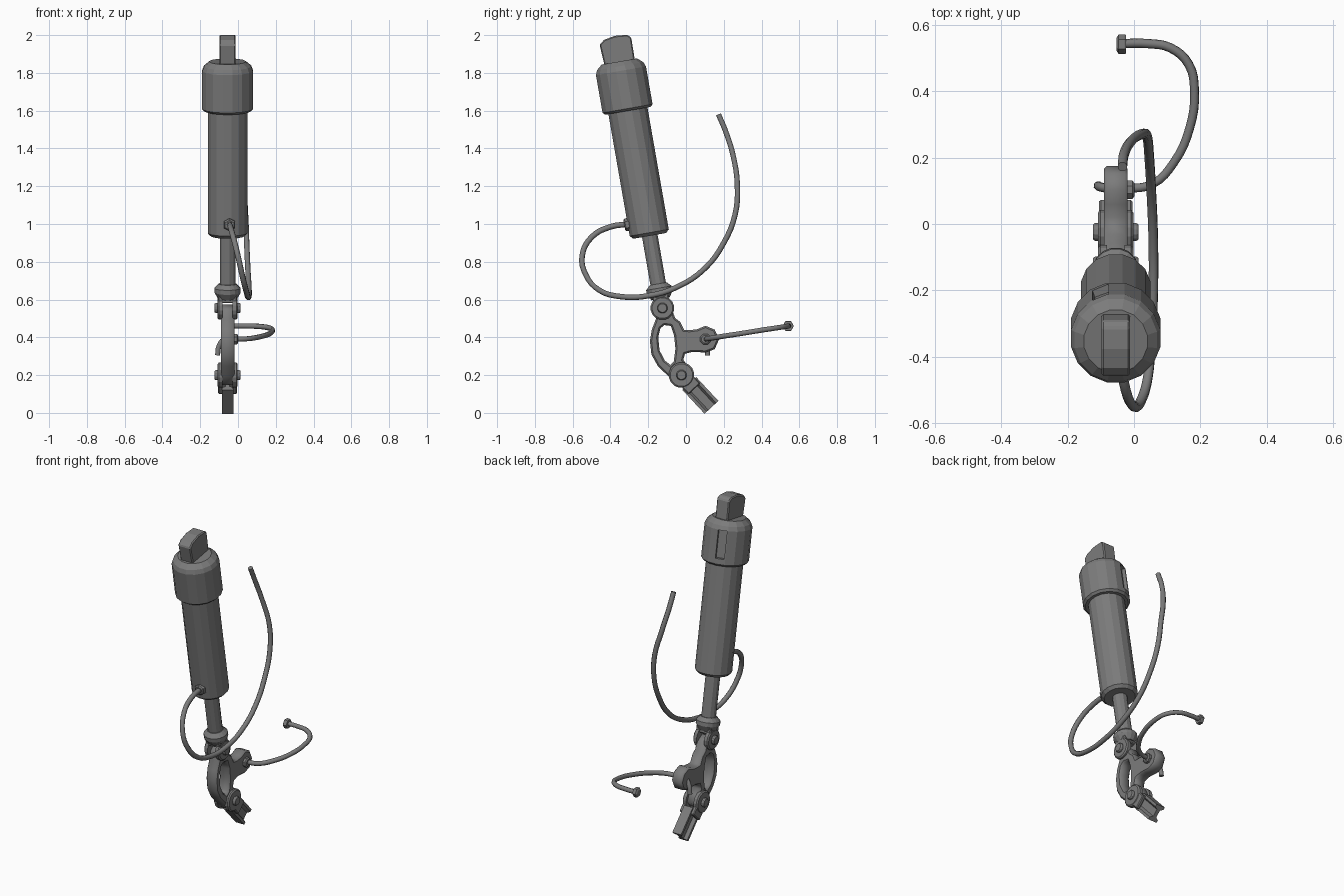
import bpy, bmesh, math
from mathutils import Matrix, Vector

if "Cube" in bpy.data.objects:
    bpy.data.objects.remove(bpy.data.objects["Cube"])

CX = -0.055                                   # plane of the linkage
TOP = Vector((CX, -0.125, 0.555))             # upper pivot
LOW = Vector((CX, -0.024, 0.20))              # lower pivot
LUG = Vector((CX, 0.103, 0.39))               # rear lug


def frame(origin, axis):
    """Local z along axis, local x kept along world x."""
    z = Vector(axis).normalized()
    x = Vector((1, 0, 0)) if abs(z.x) < 0.9 else Vector((0, 0, 1))
    y = z.cross(x).normalized()
    x = y.cross(z)
    m = Matrix((x, y, z)).transposed().to_4x4()
    m.translation = origin
    return m


def add(name, bm, m):
    bmesh.ops.recalc_face_normals(bm, faces=bm.faces[:])
    me = bpy.data.meshes.new(name)
    bm.to_mesh(me)
    bm.free()
    me.transform(m)
    ob = bpy.data.objects.new(name, me)
    bpy.context.collection.objects.link(ob)
    return ob


def lathe(name, prof, m, n=16):
    """Closed solid of revolution from (radius, height) points."""
    bm = bmesh.new()
    rings = [[bm.verts.new((r * math.cos(2 * math.pi * (i + .5) / n),
                            r * math.sin(2 * math.pi * (i + .5) / n), h))
              for i in range(n)] for r, h in prof]
    for a, b in zip(rings, rings[1:]):
        for i in range(n):
            j = (i + 1) % n
            bm.faces.new((a[i], a[j], b[j], b[i]))
    bm.faces.new(rings[0][::-1])
    bm.faces.new(rings[-1])
    return add(name, bm, m)


def box(name, size, centre, m, bevel=0.0):
    bm = bmesh.new()
    bmesh.ops.create_cube(bm, size=1, matrix=Matrix.Translation(centre) @ Matrix.Diagonal((*size, 1)))
    if bevel:
        bmesh.ops.bevel(bm, geom=bm.edges[:], offset=bevel, segments=1, affect='EDGES')
    return add(name, bm, m)


def prism(name, pts, h0, h1, m):
    """Extrude an outline along local z."""
    bm = bmesh.new()
    f = bm.faces.new([bm.verts.new((x, y, h0)) for x, y in pts])
    top = bmesh.ops.extrude_face_region(bm, geom=[f])['geom']
    bmesh.ops.translate(bm, verts=[v for v in top if isinstance(v, bmesh.types.BMVert)],
                        vec=(0, 0, h1 - h0))
    return add(name, bm, m)


def to_mesh(ob):
    bpy.ops.object.select_all(action='DESELECT')
    ob.select_set(True)
    bpy.context.view_layer.objects.active = ob
    bpy.ops.object.convert(target='MESH')


def cable(name, pts, r):
    cu = bpy.data.curves.new(name, 'CURVE')
    cu.dimensions = '3D'
    cu.resolution_u = 4
    cu.bevel_depth = r
    cu.bevel_resolution = 2
    cu.use_fill_caps = True
    sp = cu.splines.new('BEZIER')
    sp.bezier_points.add(len(pts) - 1)
    for p, co in zip(sp.bezier_points, pts):
        p.co = co
        p.handle_left_type = p.handle_right_type = 'AUTO'
    ob = bpy.data.objects.new(name, cu)
    bpy.context.collection.objects.link(ob)
    to_mesh(ob)
    bpy.ops.object.shade_smooth_by_angle(angle=math.radians(50))


# Cylinder assembly along its tilted axis
A = frame(TOP, (0, -0.172, 0.985))
lathe("cylinder_body", [(0.09, 0.388), (0.107, 0.405), (0.107, 1.12)], A)
cap = lathe("cylinder_cap", [(0.124, 1.06), (0.137, 1.072), (0.137, 1.275), (0.127, 1.30), (0.097, 1.325)], A)
lathe("piston_rod", [(0.043, 0.10), (0.043, 0.42)], A, 12)
lathe("rod_collar", [(0.05, 0.05), (0.07, 0.083), (0.07, 0.107), (0.047, 0.13)], A)

# Slot in the back of the cap
spin = A @ Matrix.Rotation(math.radians(20), 4, 'Z')
cut = box("slot_cutter", (0.052, 0.06, 0.17), (0, 0.142, 1.19), spin)
cut.hide_render = True
mod = cap.modifiers.new("slot", 'BOOLEAN')
mod.object = cut
mod.operation = 'DIFFERENCE'
mod.solver = 'EXACT'
to_mesh(cap)
bpy.data.objects.remove(cut)

# Top mounting lug: profile seen from the side, extruded across x
S = A @ Matrix(((0, 0, 1, 0), (1, 0, 0, 0), (0, 1, 0, 0), (0, 0, 0, 1)))
nub = prism("mounting_lug", [(-0.08, 1.31), (0.082, 1.31), (0.084, 1.44), (0.065, 1.457),
                             (0.0, 1.463), (-0.06, 1.452), (-0.088, 1.43)], -0.043, 0.043, S)
bv = nub.modifiers.new("bevel", 'BEVEL')
bv.width = 0.006
bv.segments = 1

# Ring-shaped link with rear lug
outer = [(-.155, .50), (-.178, .44), (-.188, .38), (-.18, .31), (-.147, .25), (-.09, .195),
         (-.065, .16), (-.02, .15), (.028, .20), (.005, .25), (-.018, .28), (-.008, .315),
         (.03, .325), (.065, .325), (.103, .322), (.15, .34), (.172, .39), (.15, .438),
         (.103, .458), (.06, .44), (.02, .435), (-.012, .437), (-.033, .48), (-.06, .50),
         (-.075, .54), (-.12, .57), (-.155, .54)]
hole = [(-.115, .468), (-.078, .463), (-.06, .41), (-.053, .34), (-.062, .27), (-.082, .25),
        (-.115, .275), (-.143, .33), (-.15, .40), (-.138, .45)]
cu = bpy.data.curves.new("ring_link", 'CURVE')
cu.dimensions = '2D'
cu.fill_mode = 'BOTH'
cu.extrude = 0.027
cu.bevel_depth = 0.009
cu.bevel_resolution = 0
cu.offset = -0.006
for loop in (outer, hole):
    sp = cu.splines.new('POLY')
    sp.points.add(len(loop) - 1)
    for p, (y, z) in zip(sp.points, loop):
        p.co = (y, z, 0, 1)
    sp.use_cyclic_u = True
link = bpy.data.objects.new("ring_link", cu)
link.matrix_world = Matrix(((0, 0, 1, CX), (1, 0, 0, 0), (0, 1, 0, 0), (0, 0, 0, 1)))
bpy.context.collection.objects.link(link)
to_mesh(link)

# Pivot forks: cheek discs, cheek arms and bolt heads on both sides
B = frame(LOW, (0, 0.68, -0.73))
for tag, P, M, rad, reach in (("upper", TOP, A, 0.063, 0.075), ("lower", LOW, B, 0.068, 0.10)):
    for side in (-1, 1):
        D = frame(P, (side, 0, 0))
        lathe(f"{tag}_fork_disc", [(rad, 0.026), (rad, 0.046), (rad - .008, 0.053)], D, 16)
        lathe(f"{tag}_bolt_head", [(0.028, 0.045), (0.028, 0.062), (0.023, 0.069)], D, 12)
        box(f"{tag}_fork_arm", (0.024, 0.085, reach), (side * 0.038, 0, reach / 2), M, 0.005)
box("fork_bridge", (0.09, 0.085, 0.045), (0, 0, 0.055), A, 0.005)

# Ribbed lower arm, H-shaped section
h = [(.03, .05), (.03, .034), (.011, .022), (.011, -.022), (.03, -.034), (.03, -.05)]
prism("lower_arm", h + [(-x, y) for x, y in reversed(h)], 0.06, 0.233, B)

# Hydraulic hose with its hex fitting
cable("hose", [(-.045, -.29, 1.0), (-.04, -.40, .985), (-.025, -.50, .93), (0, -.55, .83),
               (.022, -.53, .73), (.042, -.46, .65), (.052, -.34, .615), (.058, -.2, .62),
               (.058, -.05, .665), (.052, .1, .765), (.046, .2, .90), (.04, .26, 1.05),
               (.028, .272, 1.2), (-.008, .25, 1.36), (-.03, .21, 1.49), (-.035, .172, 1.58)], 0.015)
lathe("hose_fitting", [(0.034, 0), (0.034, 0.028), (0.026, 0.034)],
      frame((-.045, -.293, 1.0), (0, -0.985, -0.172)), 6)

# Rear cable through the lug, with bent tail, collar and end nut
cable("rear_cable", [(-.108, .115, .305), (-.102, .112, .35), (-.075, .107, .388), (-.02, .107, .39),
                     (.055, .12, .393), (.12, .185, .404), (.168, .29, .42), (.182, .40, .438),
                     (.165, .48, .45), (.11, .53, .458), (.04, .543, .46), (-.04, .543, .46)], 0.014)
lathe("lug_collar", [(0.03, 0.033), (0.03, 0.05), (0.022, 0.056)], frame(LUG, (1, 0, 0)), 8)
lathe("end_nut", [(0.028, 0), (0.03, 0.006), (0.03, 0.022), (0.02, 0.028)],
      frame((-.024, .541, .46), (-1, 0, 0)), 6)

# Dark grey metal on every part
metal = bpy.data.materials.new("dark_metal")
metal.diffuse_color = (0.2, 0.2, 0.2, 1)
metal.use_nodes = True
metal.node_tree.nodes["Principled BSDF"].inputs["Base Color"].default_value = metal.diffuse_color
for ob in bpy.context.collection.objects:
    ob.data.materials.clear()
    ob.data.materials.append(metal)
